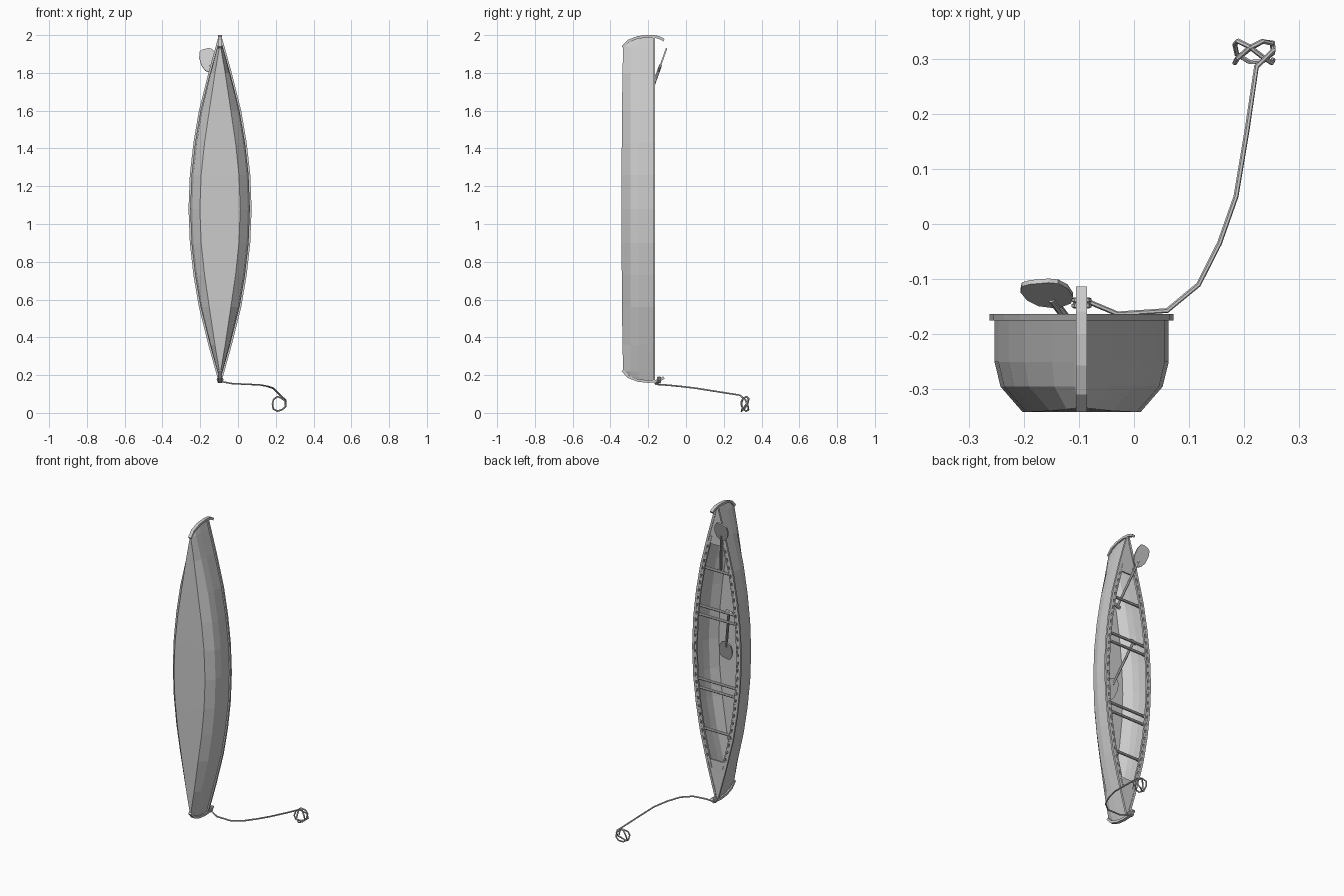
import bpy, bmesh, math
from mathutils import Vector, Matrix

if "Cube" in bpy.data.objects:
    bpy.data.objects.remove(bpy.data.objects["Cube"])

CX, CZ, TOP = -0.095, 1.08, -0.165   # hull centre line, mid length, gunwale plane
# half stations: distance from the middle, gunwale half width, floor half width, floor y
HALF = [(0, .158, .107, -.341), (.18, .151, .100, -.341), (.35, .132, .082, -.340),
        (.52, .103, .057, -.339), (.72, .053, .027, -.336), (.86, .014, .003, -.333)]
T_END = .91


def make(name, verts, faces):
    me = bpy.data.meshes.new(name)
    me.from_pydata([tuple(v) for v in verts], [], faces)
    bm = bmesh.new()
    bm.from_mesh(me)
    bmesh.ops.remove_doubles(bm, verts=bm.verts, dist=1e-5)
    bmesh.ops.recalc_face_normals(bm, faces=bm.faces)
    bm.to_mesh(me)
    bm.free()
    ob = bpy.data.objects.new(name, me)
    bpy.context.collection.objects.link(ob)
    return ob


def loft(name, rings, cap=True):
    """Skin closed rings that have equal point counts."""
    n = len(rings[0])
    verts = [p for r in rings for p in r]
    faces = [(i * n + j, i * n + (j + 1) % n, (i + 1) * n + (j + 1) % n, (i + 1) * n + j)
             for i in range(len(rings) - 1) for j in range(n)]
    if cap:
        faces += [tuple(range(n)), tuple(range(len(verts) - n, len(verts)))]
    return make(name, verts, faces)


def width(z):
    """Gunwale half width at height z."""
    t = abs(z - CZ)
    pts = [(h[0], h[1]) for h in HALF] + [(T_END, 0)]
    for (t0, w0), (t1, w1) in zip(pts, pts[1:]):
        if t <= t1:
            return w0 + (w1 - w0) * (t - t0) / (t1 - t0)
    return 0


def rod(name, a, b, r, sides=8):
    a, b = Vector(a), Vector(b)
    q = (b - a).to_track_quat('Z', 'Y')
    ring = [q @ Vector((r * math.cos(k * math.tau / sides), r * math.sin(k * math.tau / sides), 0))
            for k in range(sides)]
    return loft(name, [[a + p for p in ring], [b + p for p in ring]])


def rope(name, pts, r=.0045, cyclic=False):
    cu = bpy.data.curves.new(name, 'CURVE')
    cu.dimensions = '3D'
    cu.bevel_depth, cu.bevel_resolution, cu.use_fill_caps = r, 1, True
    sp = cu.splines.new('POLY')
    sp.points.add(len(pts) - 1)
    for p, co in zip(sp.points, pts):
        p.co = (*co, 1)
    sp.use_cyclic_u = cyclic
    sp.use_smooth = False
    ob = bpy.data.objects.new(name, cu)
    bpy.context.collection.objects.link(ob)


# hull shell: open sections lofted along z, closing on a curved stem
def section(z, w, b, fy):
    right = [(w, TOP), (w, -.25), (w * .5 + max(w * .43, b * .5), -.295), (b, fy)]
    return [(CX + x, y, z) for x, y in right] + [(CX - x, y, z) for x, y in right[::-1]]


def stem_section(s):
    half = [(TOP, .912), (-.25, .905), (-.295, .89), (-.331, .862)]
    return [(CX, y, CZ + s * t) for y, t in half + half[::-1]]


rings = [stem_section(-1)]
rings += [section(CZ - t, w, b, y) for t, w, b, y in HALF[:0:-1]]
rings += [section(CZ + t, w, b, y) for t, w, b, y in HALF]
rings.append(stem_section(1))
faces = [(i * 8 + j, i * 8 + j + 1, i * 8 + j + 9, i * 8 + j + 8)
         for i in range(len(rings) - 1) for j in range(7)]
hull = make("hull", [p for r in rings for p in r], faces)
low = min(hull.data.polygons, key=lambda p: p.center.y)
if low.normal.y > 0:
    hull.data.flip_normals()
sol = hull.modifiers.new("shell", 'SOLIDIFY')
sol.thickness, sol.offset = .005, -1

# outer and inner gunwale rails, with spacer blocks between
levels = [-T_END] + [-h[0] for h in HALF[:0:-1]] + [h[0] for h in HALF] + [T_END]
for s, side in ((-1, "left"), (1, "right")):
    def rail(name, a, b, ts):
        loft(name, [[(CX + s * max(0, width(CZ + t) + o), y, CZ + t)
                     for o, y in ((a, -.175), (b, -.175), (b, -.163), (a, -.163))] for t in ts])
    rail(side + "_outer_rail", -.005, .009, levels)
    rail(side + "_inner_rail", -.021, -.013, levels[2:-2])
    verts, faces = [], []
    for i in range(-14, 15):
        n = len(verts)
        for z in (CZ + i * .048 - .015, CZ + i * .048 + .015):
            verts += [(CX + s * (width(z) + o), y, z)
                      for o, y in ((-.013, -.174), (-.004, -.174), (-.004, -.164), (-.013, -.164))]
        faces += [(n + j, n + (j + 1) % 4, n + 4 + (j + 1) % 4, n + 4 + j) for j in range(4)]
        faces += [(n, n + 1, n + 2, n + 3), (n + 4, n + 5, n + 6, n + 7)]
    make(side + "_rail_spacers", verts, faces)

# end decks and curved stem bands with a hook
for s, end in ((-1, "lower"), (1, "upper")):
    loft(end + "_deck", [[(CX + x, y, CZ + s * t) for x, y in
         ((-w, -.176), (w, -.176), (w, -.166), (-w, -.166))]
         for t in (.67, .72, .86, .905) for w in [width(CZ + t)]])
    path = [(-.336, .855), (-.305, .889), (-.255, .908), (-.2, .914),
            (-.16, .912), (-.135, .904), (-.117, .893)]
    band = []
    for i, (y, t) in enumerate(path):
        p, q = path[max(i - 1, 0)], path[min(i + 1, len(path) - 1)]
        d = Vector((q[0] - p[0], q[1] - p[1])).normalized()
        n = Vector((-d.y, d.x)) * .007
        band.append([(CX + x, y + k * n.x, CZ + s * (t + k * n.y))
                     for x, k in ((-.01, -1), (.01, -1), (.01, 1), (-.01, 1))])
    loft(end + "_stem_band", band)

# cross bars: a single thwart near each end, paired seat bars inboard
for i, t in enumerate((-.5, -.255, -.2, .2, .255, .5)):
    w = width(CZ + t) - .003
    rod(f"cross_bar_{i + 1}", (CX - w, -.188, CZ + t), (CX + w, -.188, CZ + t), .0085)


# paddles: octagonal blade, thin shaft, grip across the end
def paddle(name, blade, grip):
    blade, grip = Vector(blade), Vector(grip)
    axis = (blade - grip).normalized()
    nrm = axis.cross(Vector((1, 0, 0))).normalized()
    side = nrm.cross(axis).normalized()
    half = [(.008, -.07), (.03, -.055), (.043, -.02), (.044, .025), (.034, .055), (.018, .064)]
    out = half + [(-x, v) for x, v in half[::-1]]
    loft(name + "_blade", [[blade + side * x + axis * v + nrm * k for x, v in out]
                           for k in (-.004, .004)])
    rod(name + "_shaft", grip, blade - axis * .03, .008)
    rod(name + "_grip", grip - side * .02, grip + side * .02, .010)


paddle("upper_paddle", (-.157, -.125, 1.868), (-.075, -.235, 1.56))
paddle("inner_paddle", (-.072, -.290, 1.045), (-.159, -.195, 1.34))

# mooring rope with a coil on the ground and a knot round the lower stem
line = [(-.085, -.14, .165), (-.03, -.163, .155), (.06, -.157, .151), (.117, -.11, .148),
        (.155, -.035, .141), (.185, .05, .131), (.205, .17, .112), (.222, .285, .094),
        (.253, .315, .068)]
for i in range(1, 20):
    a = .35 - i * math.tau / 9
    r = .036 + .003 * math.sin(i * 2.1)
    line.append((.216 + r * math.cos(a), .312 + .02 * math.sin(i * .95), .047 + r * math.sin(a) * 1.05))
rope("mooring_rope", line)
for i, y in enumerate((-.148, -.138)):
    rope(f"rope_knot_{i + 1}", [(CX + .014 * math.cos(k * math.tau / 8), y,
         .175 + .014 * math.sin(k * math.tau / 8)) for k in range(8)], .005, True)
